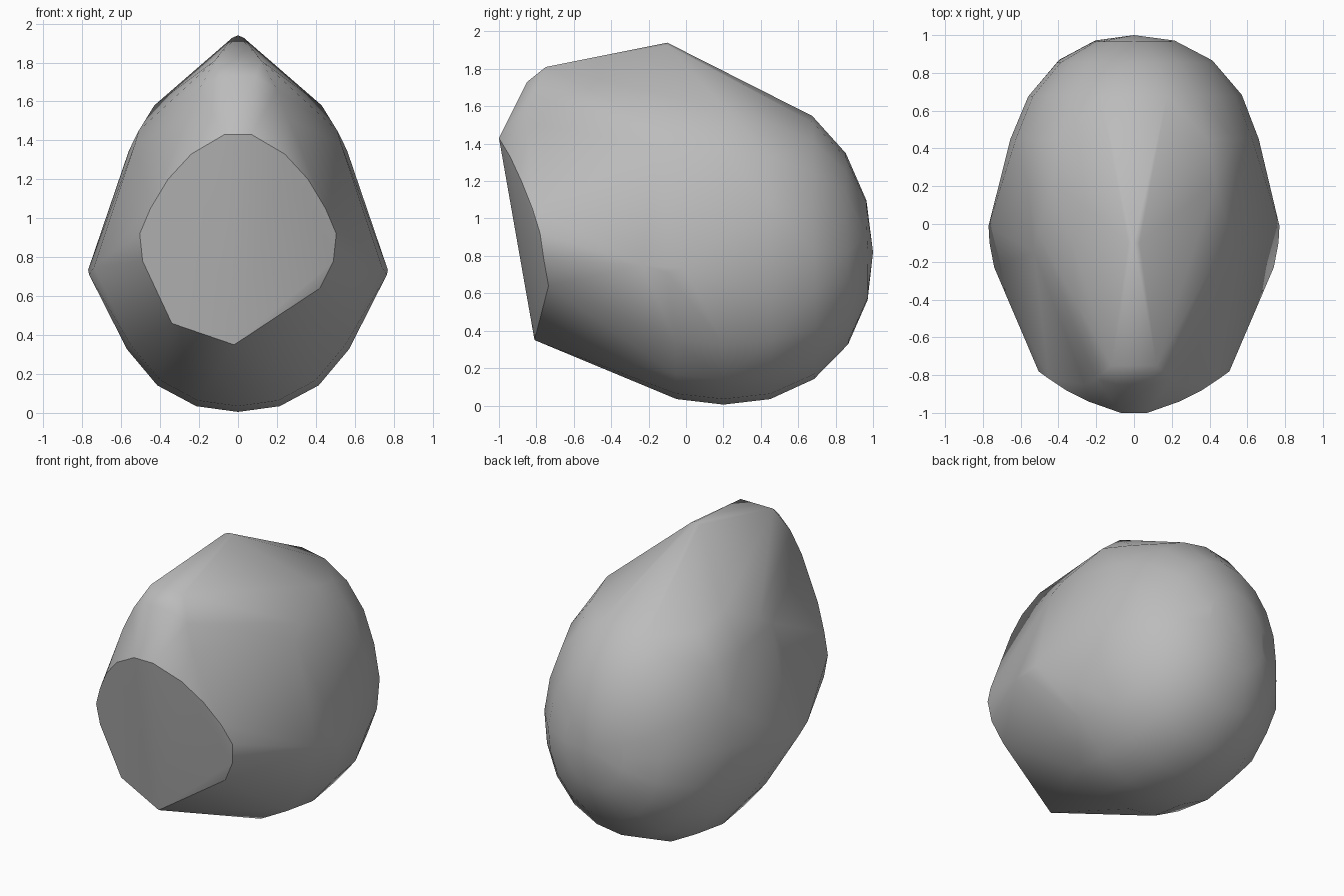
import bpy, bmesh, math
from mathutils import Vector

old = bpy.data.objects.get("Cube")
if old:
    bpy.data.objects.remove(old, do_unlink=True)

# Single stone colour
grey = bpy.data.materials.new("stone grey")
grey.use_nodes = True
colour = (0.5, 0.5, 0.5, 1)
grey.diffuse_color = colour
grey.node_tree.nodes["Principled BSDF"].inputs["Base Color"].default_value = colour

bm = bmesh.new()


def add_pair(points):
    """Add each point together with its mirror image across x = 0."""
    for x, y, z in points:
        bm.verts.new((x, y, z))
        if x:
            bm.verts.new((-x, y, z))


# Rounded back and belly: a slightly boxy ellipsoid, fuller underneath
SEG = 20
for i in range(SEG // 2 + 1):
    polar = 2 * math.pi * i / SEG
    for j in range(SEG):
        turn = 2 * math.pi * j / SEG
        d = Vector((math.sin(polar) * math.cos(turn), math.cos(polar),
                    math.sin(polar) * math.sin(turn)))
        power = 2.07 if d.z > 0 else 2.2
        d /= sum(abs(c) ** power for c in d) ** (1 / power)
        x = 0.685 * d.x
        y = 0.2 + 0.8 * d.y
        z = 0.82 + d.z * (0.89 if d.z > 0 else 0.815)
        flank = abs(x) > 0.6 and y < 0.4
        if y > -0.2 and z < 1.62 and not flank:
            bm.verts.new((x, y, z))

# Top peak, side corners and shoulder ridge
add_pair([(0, -0.1, 1.94), (0.03, -0.1, 1.927)])
add_pair([(0.765, -0.1, 0.71), (0.77, -0.01, 0.735), (0.74, -0.23, 0.75)])
add_pair([(0.53, -0.15, 1.38), (0.51, -0.05, 1.45), (0.43, 0.22, 1.58)])

# Brow above the front facet
add_pair([(0.12, -0.75, 1.81), (0.09, -0.85, 1.73), (0.2, -0.82, 1.66),
          (0.26, -0.85, 1.51), (0.25, -0.69, 1.6), (0.35, -0.6, 1.4), (0.41, -0.5, 1.25)])

# Front facet rim, from top to bottom point
add_pair([(0.07, -1, 1.43), (0.24, -0.94, 1.33), (0.36, -0.88, 1.2),
          (0.45, -0.82, 1.05), (0.505, -0.78, 0.92), (0.49, -0.76, 0.78),
          (0.42, -0.735, 0.64)])
bm.verts.new((-0.34, -0.75, 0.46))
bm.verts.new((-0.02, -0.81, 0.35))

# Wrap everything in one convex skin
bmesh.ops.convex_hull(bm, input=bm.verts)
loose = [v for v in bm.verts if not v.link_faces]
bmesh.ops.delete(bm, geom=loose, context="VERTS")
bmesh.ops.recalc_face_normals(bm, faces=bm.faces)


def on_facet(face):
    return all(v.co.y < -0.73 and v.co.z < 1.45 for v in face.verts)


# Smooth shading with a crisp rim around the front facet
for face in bm.faces:
    face.smooth = True
for edge in bm.edges:
    if sum(on_facet(f) for f in edge.link_faces) == 1:
        edge.smooth = False

mesh = bpy.data.meshes.new("boulder")
bm.to_mesh(mesh)
bm.free()
mesh.materials.append(grey)
boulder = bpy.data.objects.new("boulder", mesh)
bpy.context.collection.objects.link(boulder)
